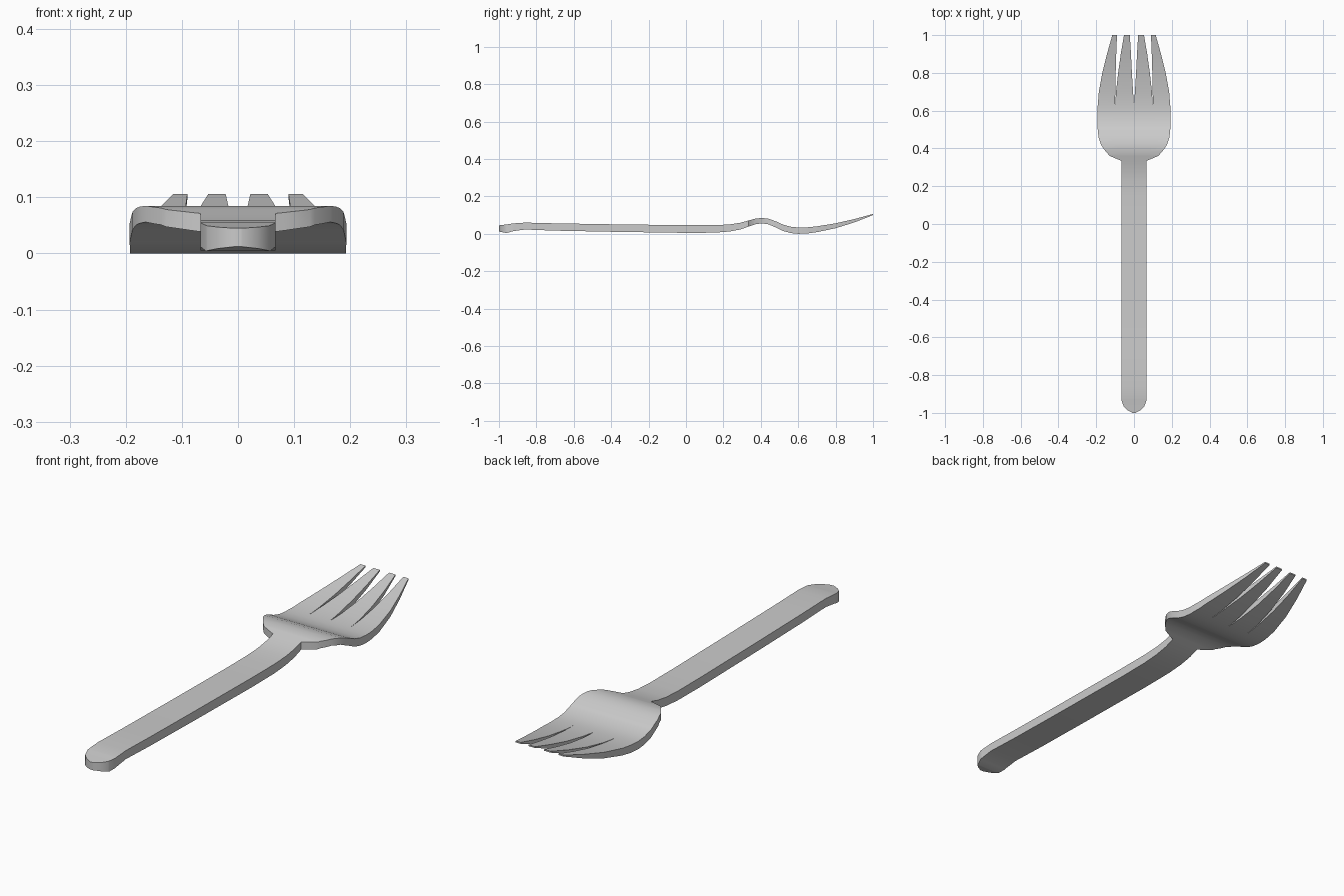
import bpy, bmesh, math

if "Cube" in bpy.data.objects:
    bpy.data.objects.remove(bpy.data.objects["Cube"])

# side profile: y, underside z, top z
PROFILE = [(-1, .012, .045), (-.96, .004, .050), (-.92, .015, .056), (-.86, .023, .060),
           (-.7, .017, .056), (-.4, .011, .051), (0, .005, .046), (.15, .006, .046),
           (.23, .012, .050), (.29, .023, .059), (.33, .037, .070), (.37, .051, .081),
           (.405, .056, .085), (.44, .051, .081), (.48, .034, .067), (.52, .015, .049),
           (.56, .004, .038), (.6, 0, .034), (.65, .002, .035), (.7, .009, .040),
           (.8, .030, .056), (.9, .061, .079), (1, .100, .106)]
# half width of handle and bowl along y
OUTLINE = [(-1, .008), (-.985, .035), (-.965, .055), (-.93, .067), (.335, .067),
           (.342, .085), (.36, .128), (.385, .151), (.42, .175), (.46, .188),
           (.51, .193), (.625, .192)]
# tine edges along y: inner tine (in, out), outer tine (in, out)
TINES = [(.625, 0, .1, .1, .192), (.7, .005, .095, .099, .186), (.8, .011, .084, .097, .168),
         (.9, .016, .070, .094, .143), (1, .022, .053, .090, .115)]


def sample(table, y):
    for a, b in zip(table, table[1:]):
        if y <= b[0] + 1e-9:
            t = (y - a[0]) / (b[0] - a[0])
            return [p + (q - p) * t for p, q in zip(a[1:], b[1:])]
    return list(table[-1][1:])


def stations(table):
    lo, hi = table[0][0], table[-1][0]
    return sorted({r[0] for r in table} | {r[0] for r in PROFILE if lo <= r[0] <= hi})


bm = bmesh.new()


def strip(ys, edges):
    # ribbon of quads lying on the top profile
    rows = []
    for y in ys:
        z = sample(PROFILE, y)[1]
        rows.append([bm.verts.new((x, y, z)) for x in edges(y)])
    for a, b in zip(rows, rows[1:]):
        for i in range(len(a) - 1):
            bm.faces.new((a[i], a[i + 1], b[i + 1], b[i]))


def body_edges(y):
    w = sample(OUTLINE, y)[0]
    s = w * .1 / .192
    return [-w, -s, 0, s, w]


# handle and bowl, then four tines
strip(stations(OUTLINE), body_edges)
for k in (0, 2):
    strip(stations(TINES), lambda y: sample(TINES, y)[k:k + 2])
    strip(stations(TINES), lambda y: [-x for x in reversed(sample(TINES, y)[k:k + 2])])
bmesh.ops.remove_doubles(bm, verts=bm.verts[:], dist=.0005)

# underside and rim
top_faces = bm.faces[:]
rim = [e for e in bm.edges if e.is_boundary]
under = {v: bm.verts.new((v.co.x, v.co.y, sample(PROFILE, v.co.y)[0])) for v in bm.verts[:]}
for f in top_faces:
    bm.faces.new([under[v] for v in reversed(f.verts)])
for e in rim:
    a, b = e.verts
    bm.faces.new((a, b, under[b], under[a]))
bmesh.ops.recalc_face_normals(bm, faces=bm.faces[:])

mesh = bpy.data.meshes.new("fork")
bm.to_mesh(mesh)
bm.free()
fork = bpy.data.objects.new("fork", mesh)
bpy.context.collection.objects.link(fork)
bpy.context.view_layer.objects.active = fork
fork.select_set(True)
bpy.ops.object.shade_smooth_by_angle(angle=math.radians(35))
